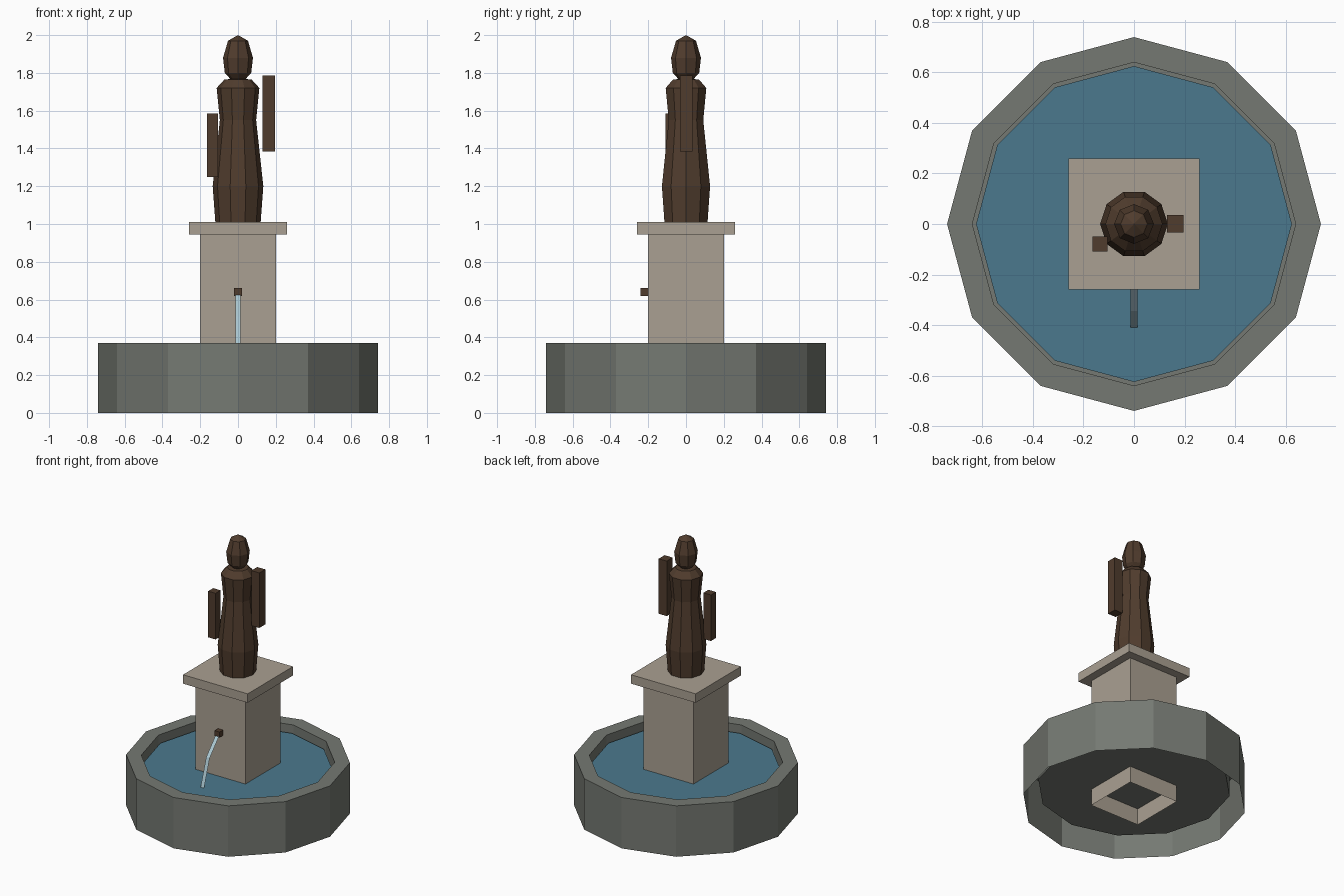
import bpy, math

if "Cube" in bpy.data.objects:
    bpy.data.objects.remove(bpy.data.objects["Cube"])


def mat(name, rgb):
    """Flat material from 0-255 sRGB, stored as linear."""
    def lin(c):
        c /= 255
        return c / 12.92 if c <= 0.04045 else ((c + 0.055) / 1.055) ** 2.4
    m = bpy.data.materials.new(name)
    m.diffuse_color = (*[lin(c) for c in rgb], 1)
    m.use_nodes = True
    m.node_tree.nodes["Principled BSDF"].inputs["Base Color"].default_value = m.diffuse_color
    return m


STONE = mat("grey_stone", (117, 121, 114))
SAND = mat("pale_stone", (170, 160, 146))
BRONZE = mat("bronze", (80, 60, 45))
WATER = mat("water_blue", (75, 121, 141))
SPRAY = mat("pale_water", (172, 200, 210))


def make(name, verts, faces, material):
    me = bpy.data.meshes.new(name)
    me.from_pydata(verts, [], faces)
    me.materials.append(material)
    me.update()
    ob = bpy.data.objects.new(name, me)
    bpy.context.collection.objects.link(ob)
    return ob


def lathe(name, profile, sides, material):
    """Revolve (radius, z) points about z; radius 0 makes a single pole."""
    verts, faces, rings = [], [], []
    for r, z in profile:
        n = 1 if r == 0 else sides
        rings.append([len(verts) + i % n for i in range(sides)])
        for i in range(n):
            a = 2 * math.pi * i / sides
            verts.append((r * math.cos(a), r * math.sin(a), z))
    for lo, hi in zip(rings, rings[1:]):
        for i in range(sides):
            j = (i + 1) % sides
            faces.append(list(dict.fromkeys((lo[i], lo[j], hi[j], hi[i]))))
    return make(name, verts, faces, material)


def box(name, lo, hi, material, open_bottom=False):
    verts = [(x, y, z) for z in (lo[2], hi[2])
             for x, y in ((lo[0], lo[1]), (hi[0], lo[1]), (hi[0], hi[1]), (lo[0], hi[1]))]
    faces = [(i, (i + 1) % 4, (i + 1) % 4 + 4, i + 4) for i in range(4)] + [(4, 5, 6, 7)]
    if not open_bottom:
        faces.append((3, 2, 1, 0))
    return make(name, verts, faces, material)


# Basin: outer wall, rim, inner wall and raised floor, open underneath
lathe("basin", [(0.74, 0), (0.74, 0.37), (0.64, 0.37), (0.64, 0.12), (0, 0.12)], 12, STONE)
lathe("water_surface", [(0.625, 0.315), (0, 0.315)], 12, WATER)

# Pedestal and its cap
box("pedestal", (-0.2, -0.2, 0), (0.2, 0.2, 0.95), SAND, open_bottom=True)
box("pedestal_cap", (-0.26, -0.26, 0.945), (0.26, 0.26, 1.01), SAND)

# Spout and thin falling ribbon of water
box("spout", (-0.02, -0.24, 0.62), (0.02, -0.2, 0.66), BRONZE)
path = [(-0.235, 0.63), (-0.345, 0.51), (-0.41, 0.315)]
make("water_jet", [(x, y, z) for y, z in path for x in (-0.014, 0.014)],
     [(2 * i + 2, 2 * i + 3, 2 * i + 1, 2 * i) for i in range(len(path) - 1)], SPRAY)

# Statue: robed body, head and two arms
lathe("statue_body", [(0, 1.01), (0.12, 1.01), (0.134, 1.2), (0.096, 1.55),
                      (0.113, 1.72), (0.072, 1.765), (0, 1.77)], 10, BRONZE)
lathe("statue_head", [(0, 1.75), (0.038, 1.765), (0.07, 1.8), (0.079, 1.88),
                      (0.053, 1.97), (0, 2.0)], 8, BRONZE)
box("raised_arm", (0.13, -0.033, 1.385), (0.195, 0.035, 1.785), BRONZE)
box("lowered_arm", (-0.165, -0.108, 1.25), (-0.105, -0.05, 1.585), BRONZE)
